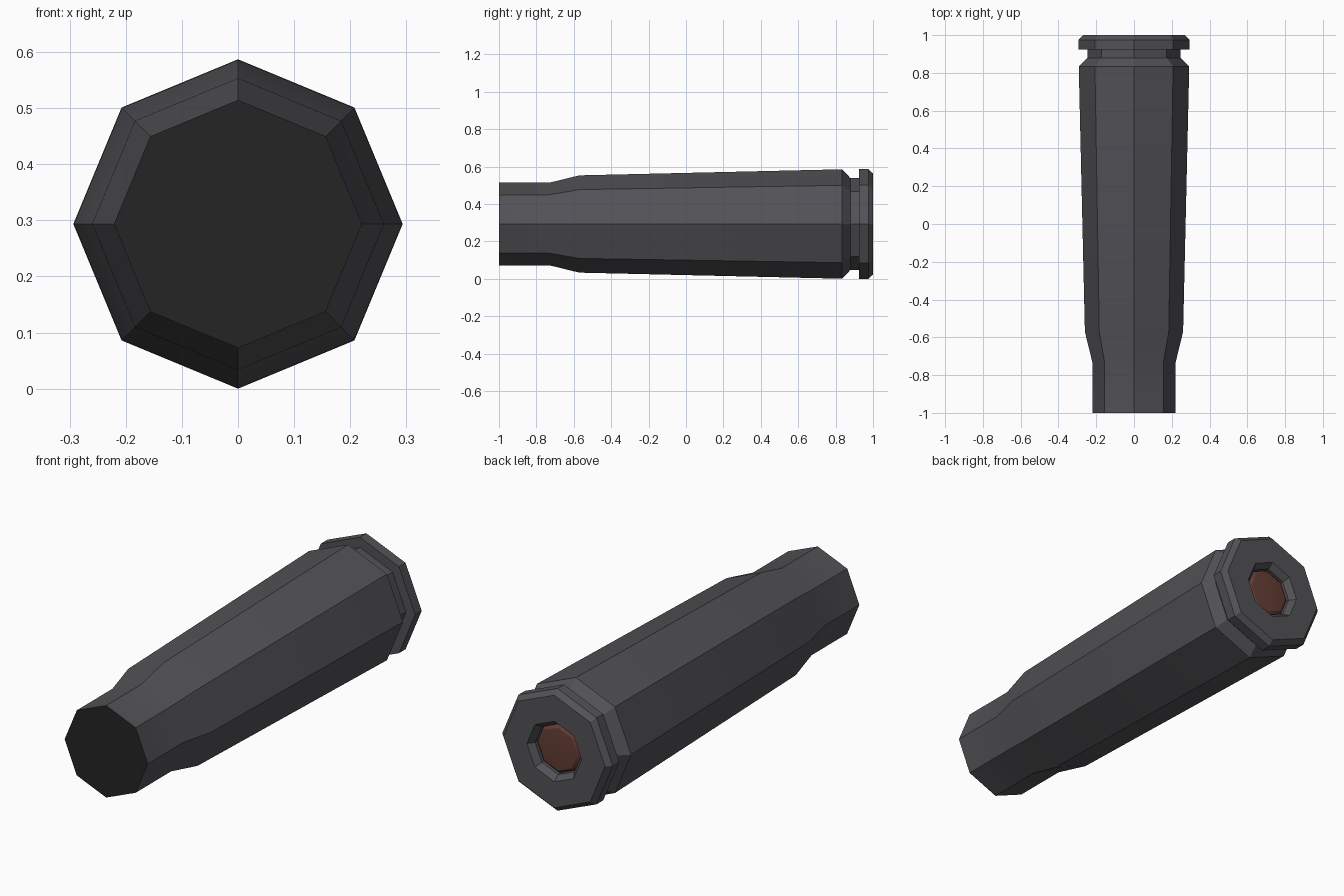
import bpy, bmesh, math

if "Cube" in bpy.data.objects:
    bpy.data.objects.remove(bpy.data.objects["Cube"])

SIDES = 8
AXIS_Z = 0.2935


def material(name, rgb):
    m = bpy.data.materials.new(name)
    m.diffuse_color = (*rgb, 1.0)
    m.use_nodes = True
    m.node_tree.nodes["Principled BSDF"].inputs["Base Color"].default_value = m.diffuse_color
    return m


def lathe(name, profile, mats, cap_start=False, cap_end=False):
    """Revolve (radius, y) points around the long axis; optional end caps."""
    bm = bmesh.new()
    rings = []
    for r, y in profile:
        rings.append([bm.verts.new((r * math.cos(math.tau * i / SIDES), y,
                                    AXIS_Z + r * math.sin(math.tau * i / SIDES)))
                      for i in range(SIDES)])
    for a, b in zip(rings, rings[1:]):
        for i in range(SIDES):
            j = (i + 1) % SIDES
            bm.faces.new((a[i], b[i], b[j], a[j]))
    if cap_start:
        bm.faces.new(rings[0]).material_index = len(mats) - 1
    if cap_end:
        bm.faces.new(rings[-1][::-1])
    mesh = bpy.data.meshes.new(name)
    bm.to_mesh(mesh)
    bm.free()
    for m in mats:
        mesh.materials.append(m)
    ob = bpy.data.objects.new(name, mesh)
    bpy.context.collection.objects.link(ob)
    bpy.ops.object.select_all(action='DESELECT')
    ob.select_set(True)
    bpy.context.view_layer.objects.active = ob
    bpy.ops.object.shade_smooth_by_angle(angle=math.radians(30))
    return ob


steel = material("dark_steel", (0.085, 0.085, 0.094))
soot = material("mouth_black", (0.018, 0.018, 0.018))
copper = material("dark_copper", (0.125, 0.048, 0.034))

# Casing: neck, shoulder, tapered body, groove, rim and primer pocket
lathe("casing", [
    (0.221, -1.0), (0.221, -0.73), (0.26, -0.57), (0.2925, 0.835),
    (0.245, 0.88), (0.245, 0.925), (0.2935, 0.925), (0.2935, 0.975),
    (0.27, 1.0), (0.145, 1.0), (0.122, 0.97), (0.122, 0.93),
], [steel, soot], cap_start=True, cap_end=True)

# Primer: shallow domed plug seated in the pocket
lathe("primer", [
    (0.118, 0.932), (0.118, 0.958), (0.103, 0.97), (0.05, 0.974),
], [copper], cap_end=True)
